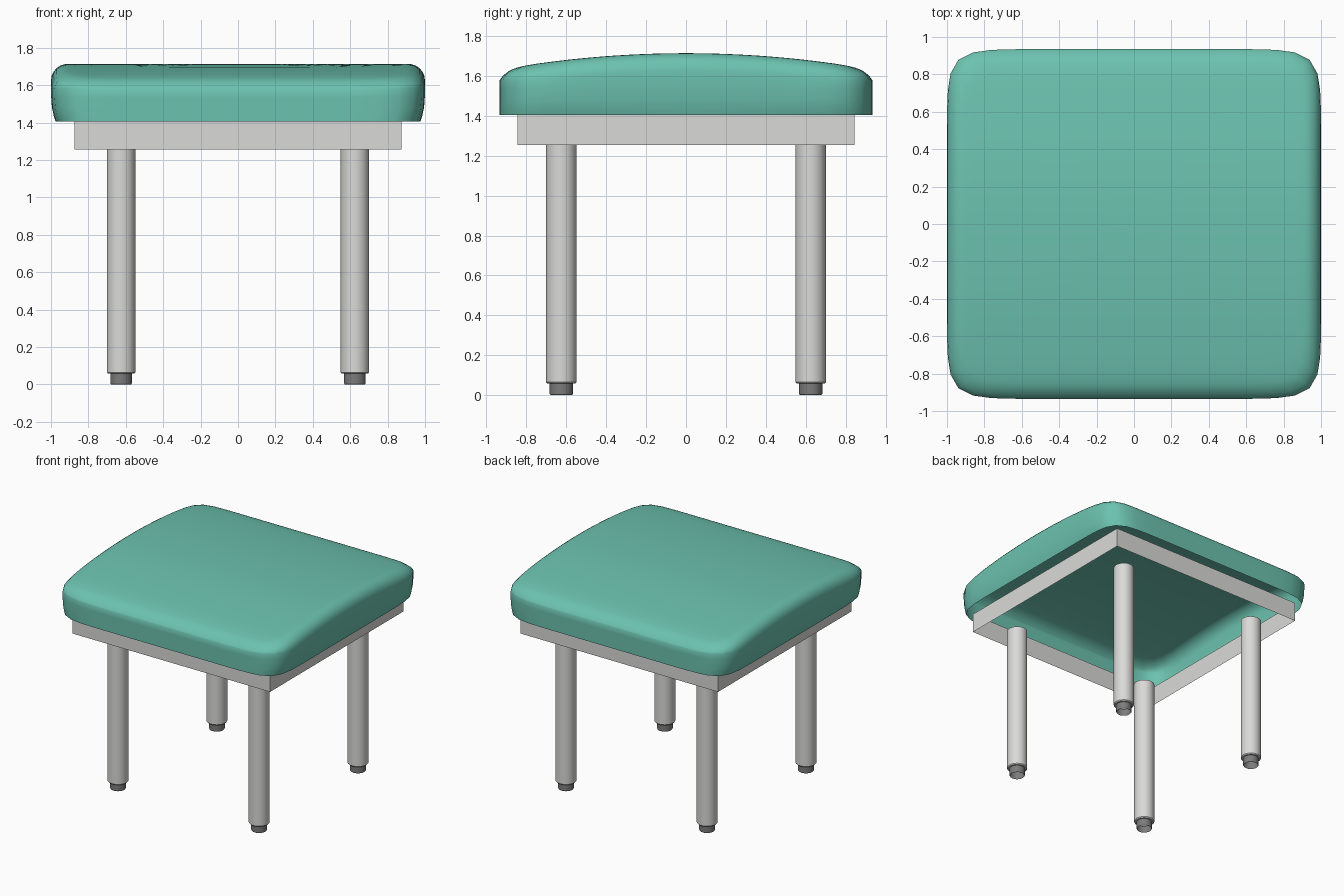
import bpy, bmesh, math

if "Cube" in bpy.data.objects:
    bpy.data.objects.remove(bpy.data.objects["Cube"])


def material(name, rgb):
    m = bpy.data.materials.new(name)
    m.diffuse_color = (*rgb, 1)
    m.use_nodes = True
    m.node_tree.nodes["Principled BSDF"].inputs["Base Color"].default_value = m.diffuse_color
    return m


TEAL = material("teal upholstery", (0.15, 0.54, 0.43))
METAL = material("light grey metal", (0.70, 0.70, 0.69))
RUBBER = material("dark grey rubber", (0.20, 0.20, 0.20))


def build(name, rings, mat, angle, cap=None):
    """Skin closed rings of points, optionally closing the last ring with a centre point."""
    bm = bmesh.new()
    loops = [[bm.verts.new(p) for p in ring] for ring in rings]
    n = len(loops[0])
    for a, b in zip(loops, loops[1:]):
        for i in range(n):
            j = (i + 1) % n
            bm.faces.new((a[i], a[j], b[j], b[i]))
    if cap:
        c = bm.verts.new(cap)
        for i in range(n):
            bm.faces.new((loops[-1][i], loops[-1][(i + 1) % n], c))
    me = bpy.data.meshes.new(name)
    bm.to_mesh(me)
    bm.free()
    ob = bpy.data.objects.new(name, me)
    bpy.context.collection.objects.link(ob)
    me.materials.append(mat)
    bpy.ops.object.select_all(action='DESELECT')
    ob.select_set(True)
    bpy.context.view_layer.objects.active = ob
    bpy.ops.object.shade_smooth_by_angle(angle=math.radians(angle))
    return ob


# Seat cushion: hollow shell, rounded square in plan, domed from front to back
HY, BOTTOM, POWER, SIDE = 0.935, 1.405, 11, 24


def outline():
    pts = []
    for k in range(4):
        for i in range(SIDE):
            t = math.tan((-1 + 2 * i / SIDE) * math.pi / 4)
            x, y = [(1, t), (-t, 1), (-1, -t), (t, -1)][k]
            f = (abs(x) ** POWER + abs(y) ** POWER) ** (1 / POWER)
            pts.append((x / f, y / f))
    return pts


def crown(y):
    return 1.714 - 0.06 * (y / 0.8) ** 2 - 0.055 * abs(y / HY) ** 24


def top_point(u, v, inset):
    x, y = u * (1 - inset), v * (HY - inset * HY)
    r = 0.09
    e = max(0, r - inset)
    drop = r - math.sqrt(r * r - e * e)
    side = abs(u) ** POWER          # the round-over fades out along front and back
    return (x, y, crown(y) - drop * side)


plan = outline()
rings = []
for t, sx in ((0, 0.975), (0.15, 0.985), (0.4, 0.995), (0.75, 1.0)):
    ring = []
    for u, v in plan:
        z = top_point(u, v, 0)[2]
        ring.append((u * sx, v * HY, BOTTOM + t * (z - BOTTOM)))
    rings.append(ring)
for inset in (0, 0.004, 0.015, 0.03, 0.05, 0.07, 0.09, 0.13, 0.18, 0.25, 0.35, 0.5, 0.65, 0.8, 0.92):
    rings.append([top_point(u, v, inset) for u, v in plan])
build("seat", rings, TEAL, 60, (0, 0, crown(0)))

# Thin open frame under the seat
FX, FY = 0.875, 0.845
build("frame", [[(sx * FX, sy * FY, z) for sx, sy in ((1, 1), (-1, 1), (-1, -1), (1, -1))]
                for z in (1.41, 1.255)][::-1], METAL, 30)


# Legs and feet
def lathe(name, profile, x, y, mat):
    n = 32
    build(name, [[(x + r * math.cos(2 * math.pi * i / n), y + r * math.sin(2 * math.pi * i / n), z)
                  for i in range(n)] for r, z in profile], mat, 30)


for sy, row in ((-1, "front"), (1, "back")):
    for sx, col in ((-1, "left"), (1, "right")):
        x, y = sx * 0.625, sy * 0.625
        lathe(f"{row}_{col}_leg", [(0.058, 0.058), (0.07, 0.058), (0.076, 0.065), (0.076, 1.255)],
              x, y, METAL)
        lathe(f"{row}_{col}_foot", [(0.054, 0), (0.058, 0.006), (0.058, 0.06)], x, y, RUBBER)
